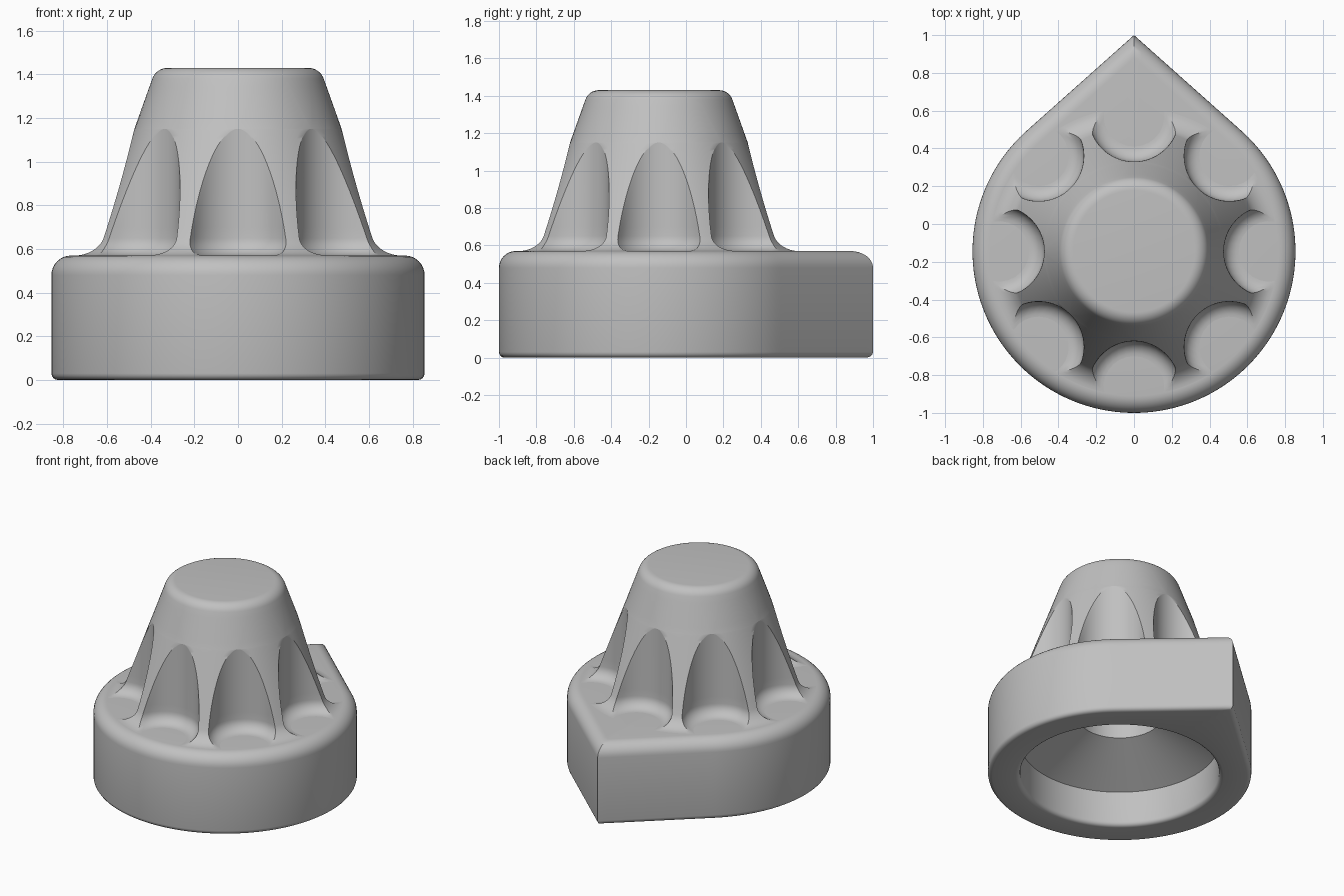
import bpy, bmesh
from math import sin, cos, acos, atan2, pi, radians

cube = bpy.data.objects.get("Cube")
if cube:
    bpy.data.objects.remove(cube, do_unlink=True)

grey = bpy.data.materials.new("plain grey")
grey.use_nodes = True
colour = (0.53, 0.53, 0.53, 1)
grey.diffuse_color = colour
grey.node_tree.nodes["Principled BSDF"].inputs["Base Color"].default_value = colour

AXIS_Y = -0.145     # shared axis of the round parts
R = 0.855           # round part of the base
TOP = 0.57          # top of the base
TANGENT = acos(R / (1 - AXIS_Y))


def loft(name, rings, cap_first=False, cap_last=False):
    """Skin equal-length rings of points, with optional end caps."""
    bm = bmesh.new()
    loops = [[bm.verts.new((x, y + AXIS_Y, z)) for x, y, z in ring] for ring in rings]
    for a, b in zip(loops, loops[1:]):
        for i in range(len(a)):
            j = (i + 1) % len(a)
            bm.faces.new((a[i], a[j], b[j], b[i]))
    if cap_first:
        bm.faces.new(loops[0][::-1])
    if cap_last:
        bm.faces.new(loops[-1])
    bmesh.ops.remove_doubles(bm, verts=bm.verts[:], dist=1e-5)
    mesh = bpy.data.meshes.new(name)
    bm.to_mesh(mesh)
    bm.free()
    mesh.materials.append(grey)
    obj = bpy.data.objects.new(name, mesh)
    bpy.context.collection.objects.link(obj)
    bpy.ops.object.select_all(action="DESELECT")
    obj.select_set(True)
    bpy.context.view_layer.objects.active = obj
    bpy.ops.object.shade_smooth_by_angle(angle=radians(30))
    return obj


# Base: pointed teardrop outside, stepped round hollow inside
def circle(r, z, n=160):
    return [(r * cos(2 * pi * i / n), r * sin(2 * pi * i / n), z) for i in range(n)]


def teardrop(inset, z):
    ring = []
    for x, y, _ in circle(1, 0):
        off = abs(atan2(x, y))
        r = (R - inset) / cos(max(0, TANGENT - off))
        ring.append((x * r, y * r, z))
    return ring


def quarter(steps):
    return [pi / 2 * i / steps for i in range(steps + 1)]


rings = [circle(0.27, 1.0), circle(0.27, 0.44), circle(0.645, 0.25)]
rings += [circle(0.645 + 0.03 * (1 - cos(a)), 0.03 * (1 - sin(a))) for a in quarter(4)]
rings += [teardrop(0.03 * (1 - sin(a)), 0.03 * (1 - cos(a))) for a in quarter(4)]
rings += [teardrop(0.09 * (1 - cos(a)), TOP - 0.09 * (1 - sin(a))) for a in quarter(8)]
rings.append(circle(0.4, TOP))
loft("pointed_base", rings, cap_first=True)

# Grip: tapered cone with eight vertical round flutes and a filleted foot
FLUTE_DIST, FLUTE_R = 0.715, 0.24
APEX, FOOT, SHOULDER = 1.15, 0.08, 1.38


def cone(z):
    return 0.475 + 0.357 * (APEX - z)


def grip_ring(rc, z, grow=0.0, n=14, m=8):
    """One cross-section; grow offsets the wall outward for the foot fillet."""
    rho = FLUTE_R - grow
    cut = z < APEX - 1e-6
    if cut:
        c = (rc * rc + FLUTE_DIST ** 2 - rho * rho) / (2 * rc * FLUTE_DIST)
        alpha = acos(min(1, c))
        phi = atan2(rc * sin(alpha), FLUTE_DIST - rc * cos(alpha))
    else:
        alpha = 0.2 * min(1, (z - APEX) / (SHOULDER - APEX))
    ring = []
    for k in range(8):
        mid = k * pi / 4
        for i in range(n):
            s = 2 * i / n - 1
            if cut:
                u = FLUTE_DIST - rho * cos(phi * s)
                v = rho * sin(phi * s)
            else:
                u, v = rc * cos(alpha * s), rc * sin(alpha * s)
            ring.append((u * cos(mid) - v * sin(mid), u * sin(mid) + v * cos(mid), z))
        for i in range(m):
            t = mid + alpha + (pi / 4 - 2 * alpha) * i / m
            ring.append((rc * cos(t), rc * sin(t), z))
    return ring


rings = []
for a in quarter(8):
    grow, z = FOOT * (1 - sin(a)), TOP + FOOT * (1 - cos(a))
    rings.append(grip_ring(cone(z) + grow, z, grow))
start = TOP + FOOT
for i in range(1, 21):
    z = APEX - (APEX - start) * (1 - i / 20) ** 2
    rings.append(grip_ring(cone(z), z))
for i in range(1, 6):
    z = APEX + (SHOULDER - APEX) * i / 6
    rings.append(grip_ring(cone(z), z))
for i in range(9):
    a = radians(20 + 70 * i / 8)
    rings.append(grip_ring(0.322 + 0.075 * cos(a), 1.355 + 0.075 * sin(a)))
loft("fluted_grip", rings, cap_last=True)
